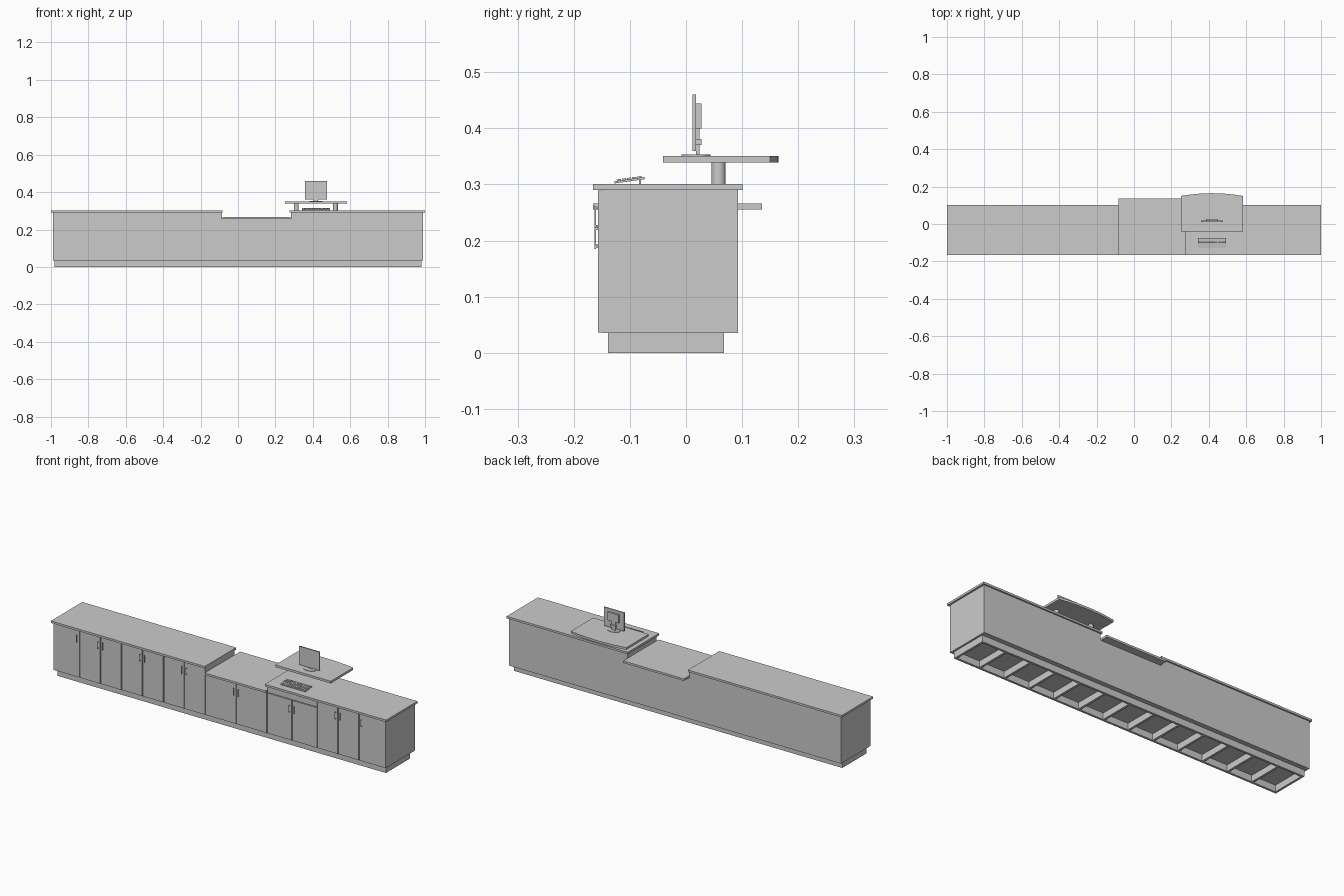
import bpy, bmesh, math
from mathutils import Matrix

if "Cube" in bpy.data.objects:
    bpy.data.objects.remove(bpy.data.objects["Cube"])


def finish(name, bm):
    bmesh.ops.recalc_face_normals(bm, faces=bm.faces)
    me = bpy.data.meshes.new(name)
    bm.to_mesh(me)
    bm.free()
    ob = bpy.data.objects.new(name, me)
    bpy.context.collection.objects.link(ob)
    return ob


def add_box(bm, x0, x1, y0, y1, z0, z1):
    m = Matrix.Translation(((x0 + x1) / 2, (y0 + y1) / 2, (z0 + z1) / 2))
    m = m @ Matrix.Diagonal((x1 - x0, y1 - y0, z1 - z0, 1))
    return bmesh.ops.create_cube(bm, size=1, matrix=m)["verts"]


def boxes(name, *items):
    bm = bmesh.new()
    for b in items:
        add_box(bm, *b)
    return finish(name, bm)


def prism(name, pts, z0, z1):
    bm = bmesh.new()
    f = bm.faces.new([bm.verts.new((x, y, z0)) for x, y in pts])
    ext = bmesh.ops.extrude_face_region(bm, geom=[f])["geom"]
    bmesh.ops.translate(bm, vec=(0, 0, z1 - z0),
                        verts=[v for v in ext if isinstance(v, bmesh.types.BMVert)])
    return finish(name, bm)


def cylinder(name, x, y, rx, ry, z0, z1, n=24):
    pts = [(x + rx * math.cos(2 * math.pi * i / n), y + ry * math.sin(2 * math.pi * i / n))
           for i in range(n)]
    ob = prism(name, pts, z0, z1)
    bpy.context.view_layer.objects.active = ob
    ob.select_set(True)
    bpy.ops.object.shade_smooth_by_angle(angle=math.radians(40))
    ob.select_set(False)
    return ob


LOW0, LOW1 = -0.082, 0.28      # span of the lowered section
DOOR_Y0, DOOR_Y1 = -0.157, -0.150

# Plinth: open frame with cross ribs
ribs = [(-0.98 + 1.96 * i / 13 - 0.006, -0.98 + 1.96 * i / 13 + 0.006, -0.128, 0.057, 0, 0.034)
        for i in range(1, 13)]
boxes("plinth",
      (-0.98, 0.98, -0.139, -0.127, 0, 0.036), (-0.98, 0.98, 0.056, 0.068, 0, 0.036),
      (-0.98, -0.968, -0.128, 0.057, 0, 0.036), (0.968, 0.98, -0.128, 0.057, 0, 0.036), *ribs)

# Cabinet carcasses
boxes("carcass_left", (-0.99, LOW0 - 0.003, DOOR_Y1, 0.093, 0.035, 0.29))
boxes("carcass_low", (LOW0 - 0.003, LOW1 + 0.003, DOOR_Y1, 0.093, 0.035, 0.256))
boxes("carcass_right", (LOW1 + 0.003, 0.99, DOOR_Y1, 0.093, 0.035, 0.29))

# Countertops
boxes("countertop_left", (-1, LOW0, -0.166, 0.101, 0.29, 0.301))
boxes("countertop_right", (0.276, 1, -0.166, 0.101, 0.29, 0.301))
boxes("countertop_low", (LOW0, LOW1, -0.166, 0.135, 0.255, 0.266))

# Doors: (left, right, top, double)
cells = [(-0.99, -0.835, 0.289, False), (-0.835, -0.585, 0.289, True),
         (-0.585, -0.335, 0.289, True), (-0.335, -0.085, 0.289, True),
         (-0.085, 0.283, 0.254, True), (0.283, 0.582, 0.252, True),
         (0.582, 0.832, 0.289, True), (0.832, 0.99, 0.289, False)]
G = 0.002


def door(x0, x1, top, handle_x):
    boxes("door", (x0, x1, DOOR_Y0, DOOR_Y1 + 0.001, 0.036, top))
    h = top - 0.027
    boxes("door_handle",
          (handle_x - 0.002, handle_x + 0.002, -0.163, -0.160, h - 0.04, h),
          (handle_x - 0.002, handle_x + 0.002, -0.161, -0.156, h - 0.038, h - 0.034),
          (handle_x - 0.002, handle_x + 0.002, -0.161, -0.156, h - 0.006, h - 0.002))


for x0, x1, top, double in cells:
    a = x0 if x0 == -0.99 else x0 + G
    b = x1 if x1 == 0.99 else x1 - G
    if double:
        mid = (x0 + x1) / 2
        door(a, mid - G, top, mid - 0.014)
        door(mid + G, b, top, mid + 0.014)
    else:
        door(a, b, top, b - 0.014 if x0 < 0 else a + 0.014)
boxes("drawer_front", (0.285, 0.58, DOOR_Y0, DOOR_Y1 + 0.001, 0.256, 0.289))

# Raised shelf with bowed back edge, on two posts
SX0, SX1 = 0.251, 0.582
arc = []
for i in range(17):
    t = i / 16
    arc.append((SX1 + (SX0 - SX1) * t, 0.15 + 0.0145 * (1 - (2 * t - 1) ** 2)))
prism("raised_shelf", [(SX0, -0.041), (SX1, -0.041)] + arc, 0.339, 0.351)
for px in (0.312, 0.521):
    cylinder("shelf_post", px, 0.058, 0.0125, 0.0125, 0.30, 0.34)

# Monitor
MX = 0.417
bm = bmesh.new()
add_box(bm, MX - 0.06, MX + 0.06, 0.012, 0.018, 0.36, 0.46)
bm.faces.ensure_lookup_table()
front = min(bm.faces, key=lambda f: f.calc_center_median().y)
bmesh.ops.inset_region(bm, faces=[front], thickness=0.004, depth=-0.001)
finish("monitor_screen", bm)
boxes("monitor_back", (MX - 0.033, MX + 0.033, 0.017, 0.028, 0.4, 0.444))
boxes("monitor_neck", (MX - 0.012, MX + 0.012, 0.018, 0.024, 0.352, 0.402),
      (MX - 0.016, MX + 0.016, 0.017, 0.028, 0.37, 0.381))
cylinder("monitor_foot", MX, 0.018, 0.036, 0.026, 0.350, 0.3535, 32)

# Keyboard: tilted tray with rows of keys
bm = bmesh.new()
add_box(bm, -0.075, 0.075, -0.027, 0.027, 0, 0.004)
rows = [[1] * 15, [1] * 13 + [2], [1.5] + [1] * 12 + [1.5], [1.8] + [1] * 11 + [2.2],
        [1.3, 1.3, 1.3, 6, 1.3, 1.3, 1.3, 1.2]]
for r, widths in enumerate(rows):
    y = 0.022 - r * 0.0092
    groups = [(-0.072, 0.1, widths), (0.033, 0.039, [1] * 4)]
    for start, span, ws in groups:
        x, unit = start, span / sum(ws)
        for w in ws:
            add_box(bm, x + 0.0006, x + w * unit - 0.0006, y - 0.0075, y, 0.0035, 0.0065)
            x += w * unit
rot = Matrix.Translation((MX, -0.1005, 0.3055)) @ Matrix.Rotation(math.radians(8), 4, 'X')
bmesh.ops.transform(bm, matrix=rot, verts=bm.verts)
finish("keyboard", bm)
boxes("keyboard_feet", *[(MX + s * 0.062 - 0.005, MX + s * 0.062 + 0.005, -0.084, -0.080, 0.3, 0.309)
                         for s in (-1, 1)])
